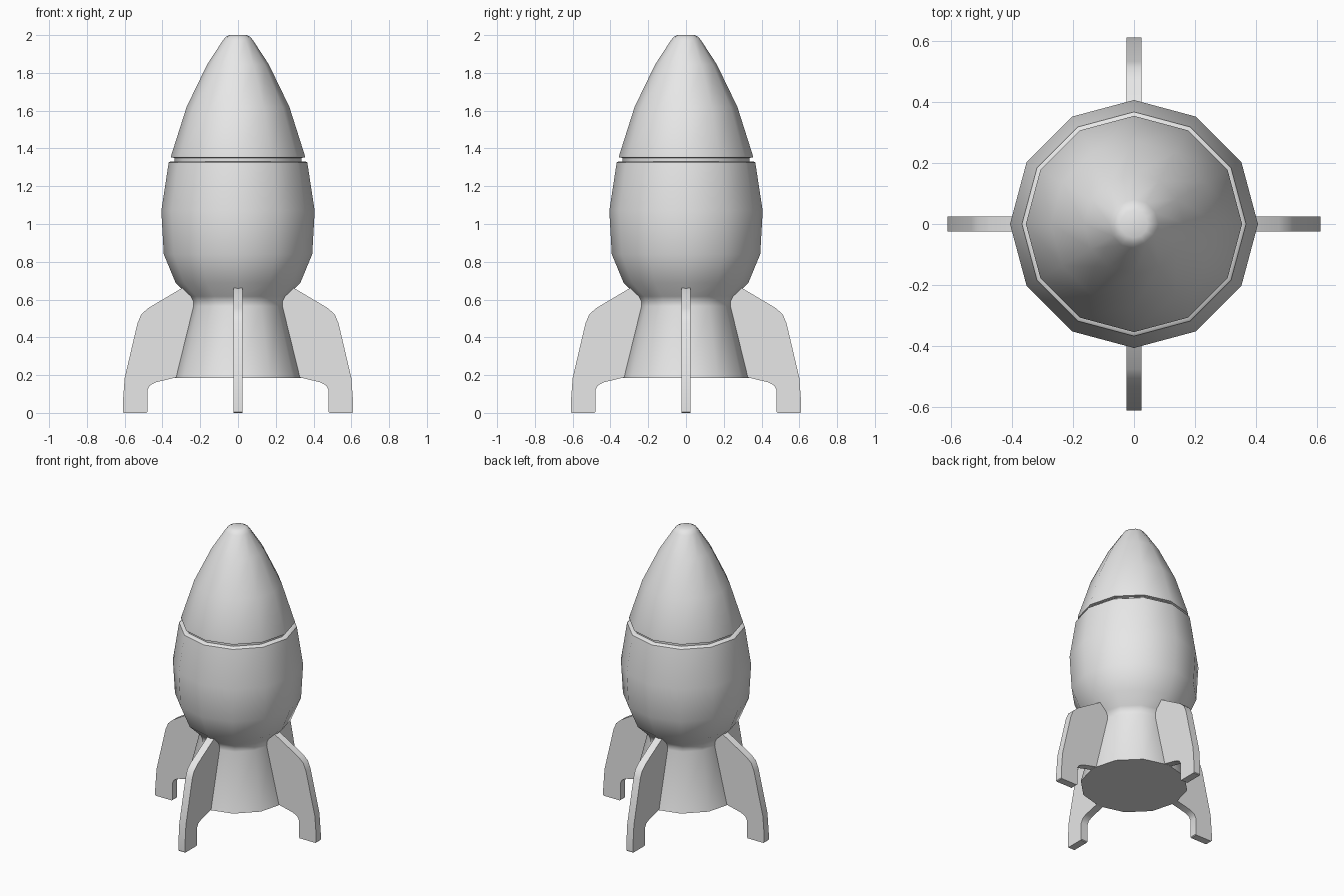
import bpy, bmesh, math

if "Cube" in bpy.data.objects:
    bpy.data.objects.remove(bpy.data.objects["Cube"])

grey = bpy.data.materials.new("plain grey")
grey.diffuse_color = (0.8, 0.8, 0.8, 1)
grey.use_nodes = True
grey.node_tree.nodes["Principled BSDF"].inputs["Base Color"].default_value = grey.diffuse_color
SIDES = 12


def finish(name, bm, angle):
    bmesh.ops.recalc_face_normals(bm, faces=bm.faces)
    mesh = bpy.data.meshes.new(name)
    bm.to_mesh(mesh)
    bm.free()
    mesh.materials.append(grey)
    obj = bpy.data.objects.new(name, mesh)
    bpy.context.collection.objects.link(obj)
    bpy.ops.object.select_all(action='DESELECT')
    obj.select_set(True)
    bpy.context.view_layer.objects.active = obj
    bpy.ops.object.shade_smooth_by_angle(angle=math.radians(angle))
    return obj


def lathe(name, profile, cap_bottom=False, cap_top=False):
    """Turn (radius, height) points around z, with optional end caps."""
    bm = bmesh.new()
    rings = []
    for r, z in profile:
        rings.append([bm.verts.new((r * math.cos(math.tau * i / SIDES),
                                    r * math.sin(math.tau * i / SIDES), z))
                      for i in range(SIDES)])
    for low, high in zip(rings, rings[1:]):
        for i in range(SIDES):
            j = (i + 1) % SIDES
            bm.faces.new((low[i], low[j], high[j], high[i]))
    if cap_bottom:
        bm.faces.new(rings[0][::-1])
    if cap_top:
        bm.faces.new(rings[-1])
    return finish(name, bm, 40)


# Exhaust skirt, neck and bulging hull, ending in the groove
lathe("hull", [(0.335, 0.185), (0.242, 0.565), (0.243, 0.59), (0.256, 0.617),
               (0.33, 0.688), (0.393, 0.84), (0.406, 1.07), (0.367, 1.325),
               (0.358, 1.332), (0.335, 1.332)], cap_bottom=True)

# Nose cone, starting in the groove, with a blunt tip
lathe("nose_cone", [(0.335, 1.332), (0.335, 1.35), (0.354, 1.352), (0.354, 1.362),
                    (0.272, 1.62), (0.163, 1.845), (0.08, 1.972),
                    (0.066, 1.99), (0.045, 2.0)], cap_top=True)

# Four landing fins: one outline, thickened and turned around z
FIN = [(0.22, 0.57), (0.28, 0.665), (0.298, 0.66), (0.475, 0.555), (0.512, 0.522),
       (0.532, 0.475), (0.6, 0.185), (0.61, 0.05), (0.61, 0.005), (0.605, 0.0),
       (0.485, 0.0), (0.48, 0.005), (0.48, 0.12), (0.467, 0.145), (0.435, 0.162),
       (0.335, 0.186), (0.30, 0.19)]
for k, place in enumerate(("right", "back", "left", "front")):
    a = k * math.pi / 2
    c, s = math.cos(a), math.sin(a)
    bm = bmesh.new()
    sides = [[bm.verts.new((x * c - y * s, x * s + y * c, z)) for x, z in FIN]
             for y in (-0.025, 0.025)]
    bm.faces.new(sides[0])
    bm.faces.new(sides[1][::-1])
    for i in range(len(FIN)):
        j = (i + 1) % len(FIN)
        bm.faces.new((sides[0][i], sides[1][i], sides[1][j], sides[0][j]))
    finish(place + "_fin", bm, 35)
